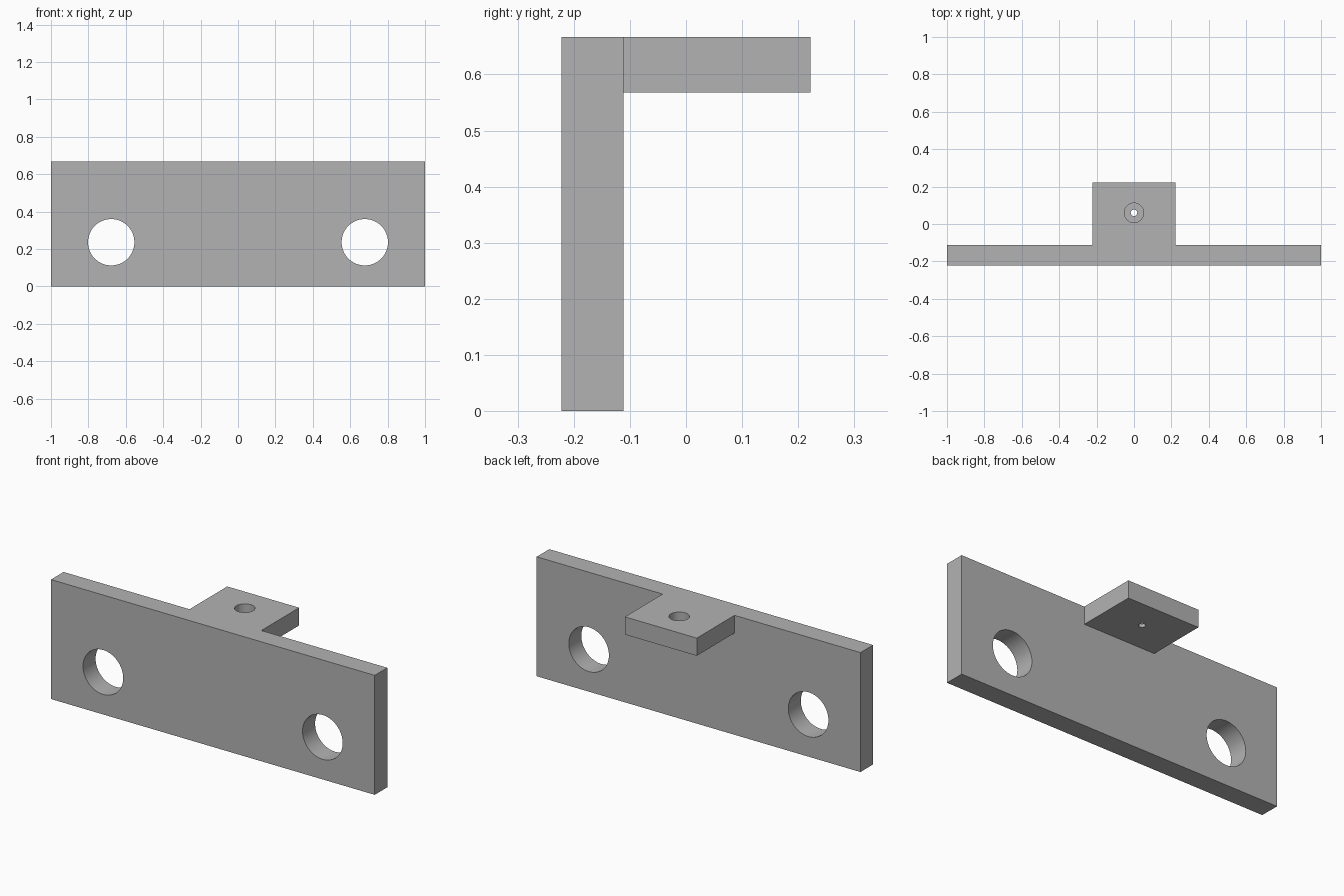
import bpy
import bmesh
import math

default = bpy.data.objects.get("Cube")
if default:
    bpy.data.objects.remove(default, do_unlink=True)

grey = bpy.data.materials.new("plain grey")
grey.use_nodes = True
colour = (0.45, 0.45, 0.45, 1)
grey.diffuse_color = colour
grey.node_tree.nodes["Principled BSDF"].inputs["Base Color"].default_value = colour

# Overall sizes
HEIGHT, FRONT, REAR, BACK = 0.667, -0.222, -0.111, 0.222
TAB_BOTTOM = 0.568


def box(name, low, high):
    centre = [(a + b) / 2 for a, b in zip(low, high)]
    bpy.ops.mesh.primitive_cube_add(size=1, location=centre)
    obj = bpy.context.object
    obj.name = name
    obj.scale = [b - a for a, b in zip(low, high)]
    bpy.ops.object.transform_apply(location=True, rotation=False, scale=True)
    obj.data.materials.append(grey)
    return obj


def cylinder(name, radius, depth, location, tilt=0):
    bpy.ops.mesh.primitive_cylinder_add(
        vertices=64, radius=radius, depth=depth,
        location=location, rotation=(tilt, 0, 0))
    obj = bpy.context.object
    obj.name = name
    obj.data.materials.append(grey)
    return obj


def combine(target, other, operation):
    mod = target.modifiers.new(operation.lower(), 'BOOLEAN')
    mod.operation = operation
    mod.solver = 'EXACT'
    mod.object = other
    bpy.context.view_layer.objects.active = target
    bpy.ops.object.modifier_apply(modifier=mod.name)
    bpy.data.objects.remove(other, do_unlink=True)


# Upright plate with a rear tab flush with its top
bracket = box("mounting_bracket", (-1, FRONT, 0), (1, REAR, HEIGHT))
tab = box("rear_tab", (-0.222, FRONT + 0.05, TAB_BOTTOM), (0.222, BACK, HEIGHT))
combine(bracket, tab, 'UNION')

# Pair of large holes through the plate
for side in (-1, 1):
    hole = cylinder("plate_hole", 0.124, 0.4,
                    (side * 0.678, (FRONT + REAR) / 2, 0.236), math.pi / 2)
    combine(bracket, hole, 'DIFFERENCE')

# Stepped hole in the tab: wide pocket above, narrow bore below
pocket = cylinder("tab_pocket", 0.052, 0.16, (0, 0.06, HEIGHT))
combine(bracket, pocket, 'DIFFERENCE')
bore = cylinder("tab_bore", 0.0175, 0.3, (0, 0.06, HEIGHT - 0.05))
combine(bracket, bore, 'DIFFERENCE')

# Merge coplanar faces left by the cuts
bm = bmesh.new()
bm.from_mesh(bracket.data)
bmesh.ops.remove_doubles(bm, verts=bm.verts, dist=0.00001)
bmesh.ops.dissolve_limit(bm, angle_limit=math.radians(0.5),
                         verts=bm.verts, edges=bm.edges)
bm.to_mesh(bracket.data)
bm.free()

# Smooth hole walls, crisp edges
bpy.ops.object.select_all(action='DESELECT')
bracket.select_set(True)
bpy.context.view_layer.objects.active = bracket
bpy.ops.object.shade_smooth_by_angle(angle=math.radians(30))
